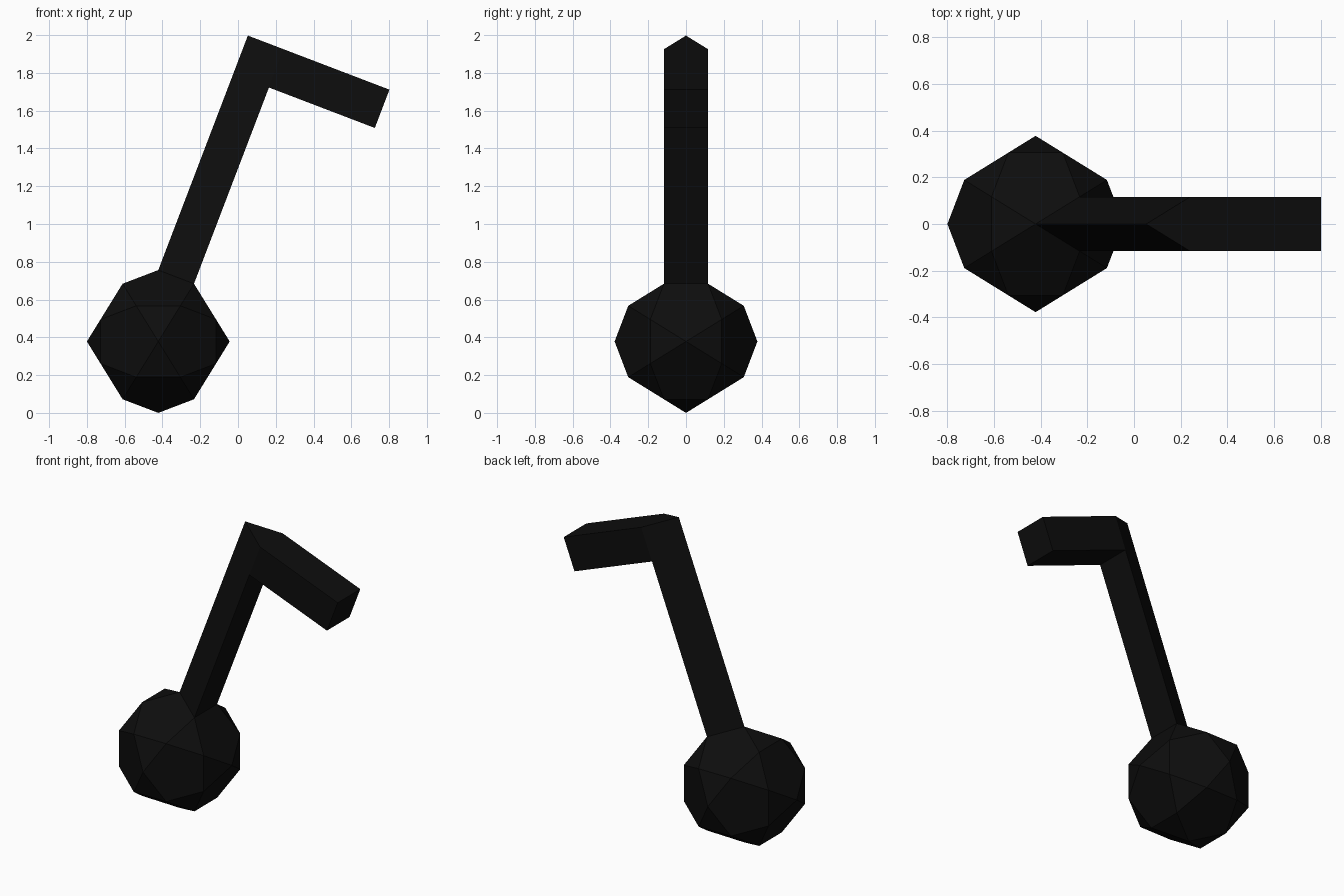
import bpy, bmesh
from mathutils import Vector

if "Cube" in bpy.data.objects:
    bpy.data.objects.remove(bpy.data.objects["Cube"])

R = 0.378
CENTRE = Vector((-0.422, 0, R))

black = bpy.data.materials.new("near_black")
black.diffuse_color = (0.004, 0.004, 0.004, 1)
black.use_nodes = True
black.node_tree.nodes["Principled BSDF"].inputs["Base Color"].default_value = black.diffuse_color


def extrude(bm, face, length):
    """Push one face out along its normal and return the new cap."""
    n = face.normal.copy()
    cap = bmesh.ops.extrude_discrete_faces(bm, faces=[face])["faces"][0]
    bmesh.ops.translate(bm, vec=n * length, verts=cap.verts[:])
    bm.normal_update()
    return cap


def facing(bm, direction, near):
    """Face pointing along direction whose centre is closest to near."""
    faces = [f for f in bm.faces if f.normal.dot(direction) > 0.98]
    return min(faces, key=lambda f: (f.calc_center_median() - near).length)


bm = bmesh.new()

# Note head: ball of pentagons and triangles (cut-corner icosahedron)
for axis in range(3):
    def add(a, b, c):
        p = [0, 0, 0]
        p[axis], p[(axis + 1) % 3], p[(axis + 2) % 3] = a, b, c
        bm.verts.new(CENTRE + R * Vector(p))
    for s in (-1, 1):
        add(s, 0, 0)
        for t in (-1, 1):
            for u in (-1, 1):
                add(0.809017 * s, 0.5 * t, 0.309017 * u)
bmesh.ops.convex_hull(bm, input=bm.verts[:])
bmesh.ops.dissolve_limit(bm, angle_limit=0.02, verts=bm.verts[:], edges=bm.edges[:])
bmesh.ops.recalc_face_normals(bm, faces=bm.faces[:])
bm.normal_update()

# Stem: three-sided, grown from the upper right triangle of the head
up = Vector((0.357, 0, 0.934))
out = Vector((0.934, 0, -0.357))
cap = extrude(bm, facing(bm, up, CENTRE + up * R), 1.112)
cap = extrude(bm, cap, 0.217)

# Flag: grown from the flat side of the top stem segment
extrude(bm, facing(bm, out, cap.calc_center_median()), 0.60)

mesh = bpy.data.meshes.new("note")
bm.to_mesh(mesh)
bm.free()
mesh.materials.append(black)
bpy.context.collection.objects.link(bpy.data.objects.new("note", mesh))
